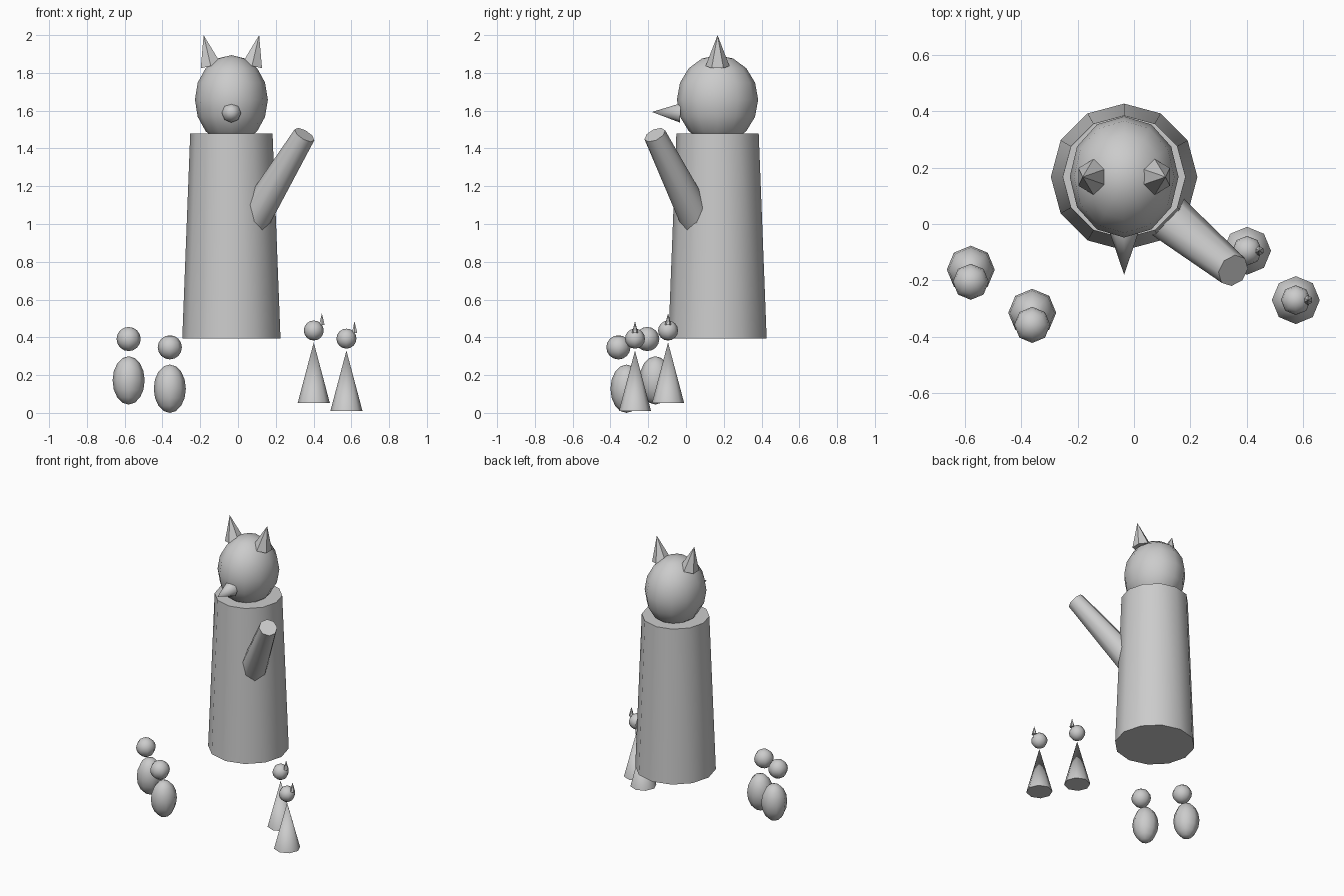
import bpy, math
from mathutils import Vector

if "Cube" in bpy.data.objects:
    bpy.data.objects.remove(bpy.data.objects["Cube"])

CX, CY = -0.035, 0.167   # axis of the large figure


def finish(name):
    ob = bpy.context.object
    ob.name = name
    bpy.ops.object.shade_smooth_by_angle(angle=math.radians(50))
    return ob


def ball(name, loc, radii, segs=8, rings=8):
    bpy.ops.mesh.primitive_uv_sphere_add(segments=segs, ring_count=rings, radius=1, location=loc)
    bpy.context.object.scale = radii
    bpy.ops.object.transform_apply(location=False, rotation=False)
    return finish(name)


def taper(name, start, end, r1, r2=0.0, sides=8):
    """Cone or tapered cylinder between two points."""
    a, b = Vector(start), Vector(end)
    d = b - a
    bpy.ops.mesh.primitive_cone_add(vertices=sides, radius1=r1, radius2=r2,
                                    depth=d.length, location=(a + b) / 2)
    bpy.context.object.rotation_euler = Vector((0, 0, 1)).rotation_difference(d).to_euler()
    return finish(name)


# Large figure: robe, head, snout, raised arm
taper("robe", (CX, CY, 0.395), (CX, CY, 1.478), 0.26, 0.218, 12)
ball("head", (CX, CY, 1.658), (0.193, 0.215, 0.236), 12, 8)
taper("snout", (CX, -0.03, 1.588), (CX, -0.18, 1.593), 0.051)
taper("raised_arm", (0.065, 0.07, 1.0), (0.352, -0.165, 1.472), 0.092, 0.06)

# Pair of ears
for side, label in ((-1, "left"), (1, "right")):
    taper("ear_" + label, (CX + side * 0.109, CY, 1.837),
          (CX + side * 0.147, CY, 2.0), 0.063, 0, 6)

# Small rounded figures
for i, (x, y, z) in enumerate(((-0.579, -0.162, 0.172), (-0.361, -0.315, 0.128))):
    ball(f"round_body_{i + 1}", (x, y, z), (0.085, 0.085, 0.128))
    ball(f"round_head_{i + 1}", (x, y - 0.043, z + 0.219), (0.064, 0.064, 0.064))

# Small conical figures with a side tuft
for i, (x, y, z) in enumerate(((0.401, -0.095, 0.053), (0.574, -0.27, 0.01))):
    taper(f"cone_body_{i + 1}", (x, y, z), (x, y, z + 0.32), 0.085)
    ball(f"cone_head_{i + 1}", (x, y, z + 0.383), (0.053, 0.053, 0.053))
    taper(f"tuft_{i + 1}", (x + 0.043, y, z + 0.412), (x + 0.043, y, z + 0.475), 0.017, 0, 6)
